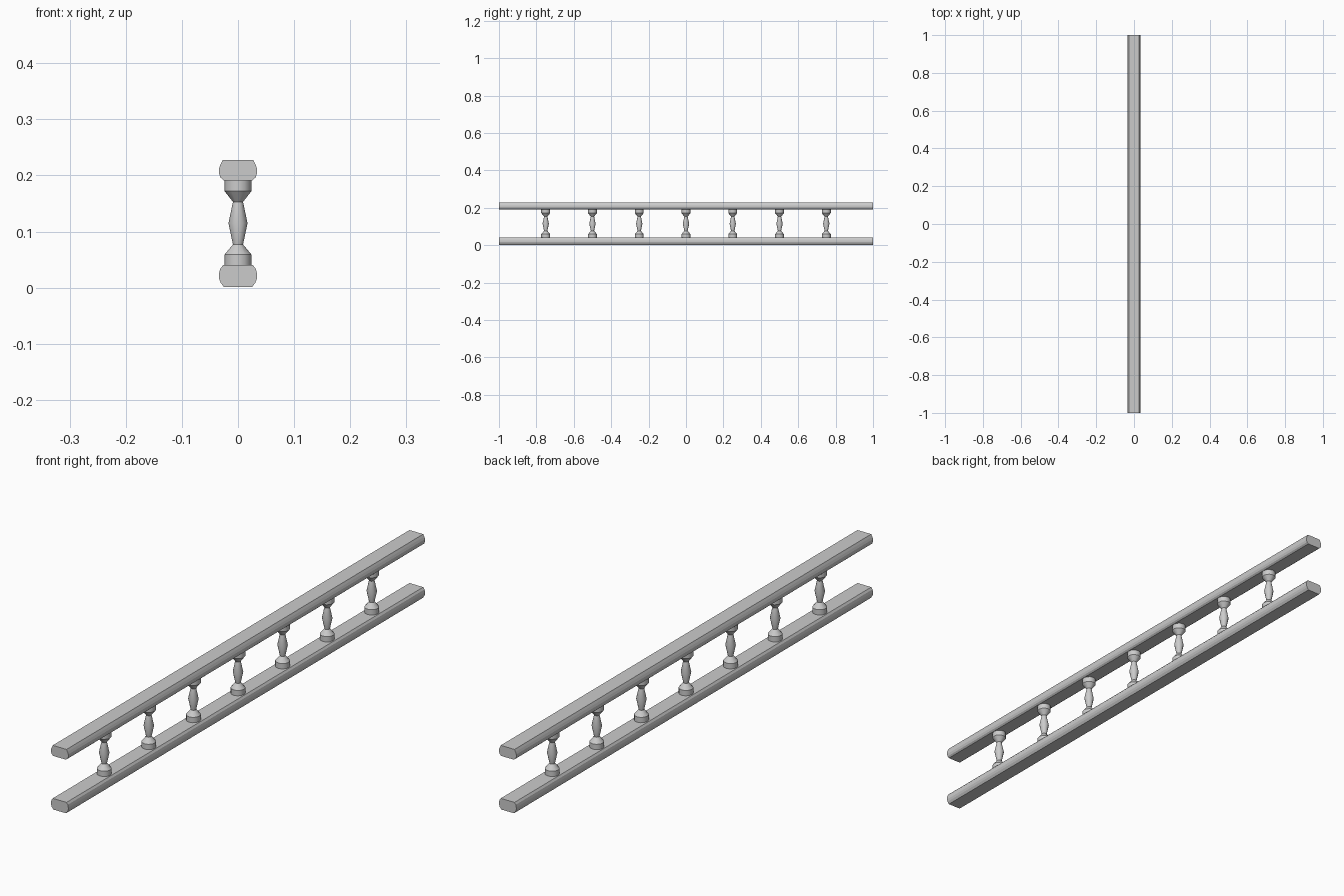
import bpy, bmesh, math

if "Cube" in bpy.data.objects:
    bpy.data.objects.remove(bpy.data.objects["Cube"])


def finish(name, bm):
    bmesh.ops.recalc_face_normals(bm, faces=bm.faces)
    mesh = bpy.data.meshes.new(name)
    bm.to_mesh(mesh)
    bm.free()
    obj = bpy.data.objects.new(name, mesh)
    bpy.context.collection.objects.link(obj)
    return obj


def rail(name, half):
    # mirror the half section, then extrude it along y
    section = half + [(-x, z) for x, z in reversed(half)]
    bm = bmesh.new()
    face = bm.faces.new([bm.verts.new((x, -1, z)) for x, z in section])
    ext = bmesh.ops.extrude_face_region(bm, geom=[face], use_keep_orig=True)
    verts = [g for g in ext["geom"] if isinstance(g, bmesh.types.BMVert)]
    bmesh.ops.translate(bm, verts=verts, vec=(0, 2, 0))
    return finish(name, bm)


def baluster(name, y, profile, sides=12):
    # turned post with capped ends
    bm = bmesh.new()
    rings = []
    for r, z in profile:
        angles = [2 * math.pi * i / sides for i in range(sides)]
        rings.append([bm.verts.new((r * math.cos(a), r * math.sin(a), z)) for a in angles])
    for low, high in zip(rings, rings[1:]):
        for i in range(sides):
            j = (i + 1) % sides
            bm.faces.new((low[i], low[j], high[j], high[i]))
    bm.faces.new(rings[0])
    bm.faces.new(rings[-1])
    obj = finish(name, bm)
    obj.location.y = y
    return obj


# rails with bevelled sides
rail("bottom_rail", [(0.025, 0.001), (0.031, 0.009), (0.034, 0.017), (0.034, 0.024),
                     (0.032, 0.033), (0.027, 0.040)])
rail("top_rail", [(0.025, 0.191), (0.031, 0.196), (0.034, 0.204), (0.034, 0.212),
                  (0.031, 0.220), (0.027, 0.228)])

# seven turned balusters
post = [(0.024, 0.039), (0.024, 0.059), (0.009, 0.077), (0.017, 0.115),
        (0.009, 0.153), (0.024, 0.172), (0.024, 0.192)]
posts = [baluster(f"baluster_{i + 1}", (i - 3) * 0.25, post) for i in range(7)]

# smooth around the turning, crisp at the profile breaks
bpy.ops.object.select_all(action='DESELECT')
for p in posts:
    p.select_set(True)
bpy.context.view_layer.objects.active = posts[0]
bpy.ops.object.shade_smooth_by_angle(angle=math.radians(31))
